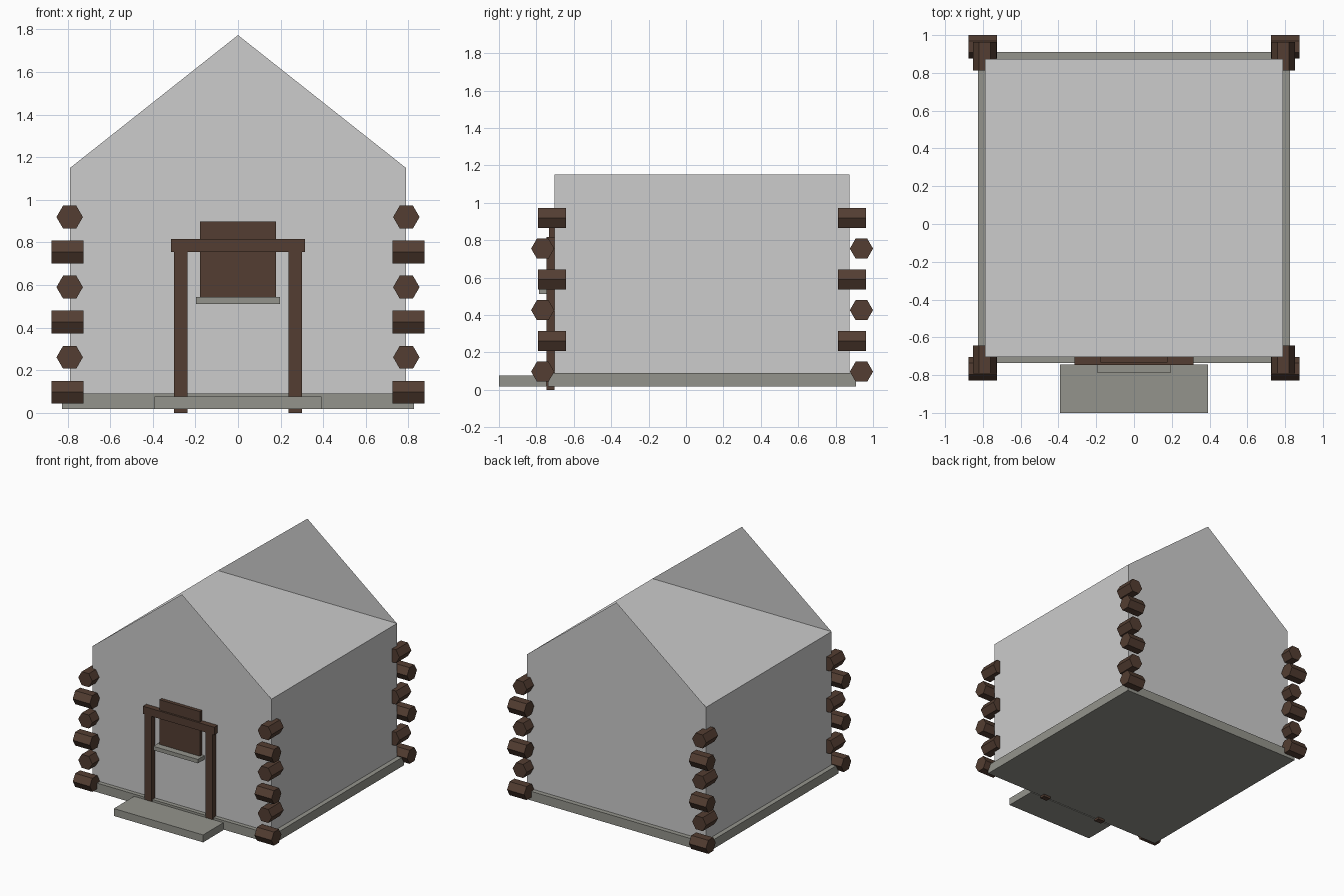
import bpy
import bmesh
import math
from mathutils import Matrix

if "Cube" in bpy.data.objects:
    bpy.data.objects.remove(bpy.data.objects["Cube"])


def material(name, rgb):
    m = bpy.data.materials.new(name)
    m.diffuse_color = (*rgb, 1)
    m.use_nodes = True
    m.node_tree.nodes["Principled BSDF"].inputs["Base Color"].default_value = m.diffuse_color
    return m


WALL = material("pale_grey", (0.604, 0.604, 0.604))
STONE = material("stone_grey", (0.296, 0.296, 0.262))
WOOD = material("dark_wood", (0.087, 0.048, 0.032))


def finish(bm, name, mat):
    me = bpy.data.meshes.new(name)
    bm.to_mesh(me)
    bm.free()
    me.materials.append(mat)
    ob = bpy.data.objects.new(name, me)
    bpy.context.collection.objects.link(ob)
    return ob


def box(name, x, y, z, mat):
    """Box from (min, max) ranges on each axis."""
    bm = bmesh.new()
    size = [r[1] - r[0] for r in (x, y, z)]
    mid = [(r[0] + r[1]) / 2 for r in (x, y, z)]
    bmesh.ops.create_cube(bm, size=1, matrix=Matrix.Translation(mid) @ Matrix.Diagonal((*size, 1)))
    return finish(bm, name, mat)


def log(name, centre, axis, length=0.15, radius=0.062):
    """Six-sided log lying along x or y, flat side up."""
    bm = bmesh.new()
    rot = Matrix.Rotation(math.pi / 2, 4, 'X')
    if axis == 'x':
        rot = Matrix.Rotation(math.pi / 2, 4, 'Z') @ rot
    # the cone's first corner lies on +y or +x, so turn it until the points are level
    bmesh.ops.create_cone(bm, cap_ends=True, segments=6, radius1=radius, radius2=radius, depth=length)
    level = max(abs(v.co.x) for v in bm.verts) > radius * 0.95
    turn = Matrix.Rotation(0 if level else math.pi / 6, 4, 'Z')
    bmesh.ops.transform(bm, matrix=Matrix.Translation(centre) @ rot @ turn, verts=bm.verts)
    return finish(bm, name, WOOD)


# House body with a flat ceiling
FRONT, BACK, HALF, EAVE, RIDGE = -0.704, 0.873, 0.788, 1.15, 1.773
box("house_body", (-HALF, HALF), (FRONT, BACK), (0.024, EAVE), WALL)

# Paper-thin gables standing above the front and back walls
for name, y in (("front_gable", FRONT), ("back_gable", BACK)):
    bm = bmesh.new()
    pts = [(-HALF, y, EAVE), (HALF, y, EAVE), (0, y, RIDGE)]
    if y > 0:
        pts.reverse()
    bm.faces.new([bm.verts.new(p) for p in pts])
    finish(bm, name, WALL)

# Stone footing and doorstep
box("footing", (-0.825, 0.825), (-0.737, 0.91), (0.018, 0.09), STONE)
box("doorstep", (-0.393, 0.393), (-1.0, -0.745), (0.018, 0.077), STONE)

# Door frame, board and ledge
for side, s in (("left", -1), ("right", 1)):
    box(side + "_door_post", sorted((s * 0.238, s * 0.3)), (-0.747, FRONT), (0, 0.755), WOOD)
box("door_lintel", (-0.314, 0.314), (-0.747, FRONT), (0.755, 0.816), WOOD)
box("hanging_board", (-0.178, 0.178), (-0.732, FRONT), (0.543, 0.898), WOOD)
box("board_ledge", (-0.196, 0.196), (-0.785, FRONT), (0.512, 0.543), STONE)

# Crossed log ends at the four corners
for sx, side in ((-1, "left"), (1, "right")):
    for end, y_cross, y_along in (("front", -0.766, -0.717), ("back", 0.938, 0.888)):
        for i in range(3):
            z = 0.097 + i * 0.329
            log(f"{end}_{side}_cross_log_{i}", (sx * 0.8, y_cross, z), 'x')
            log(f"{end}_{side}_long_log_{i}", (sx * 0.79, y_along, z + 0.164), 'y')
